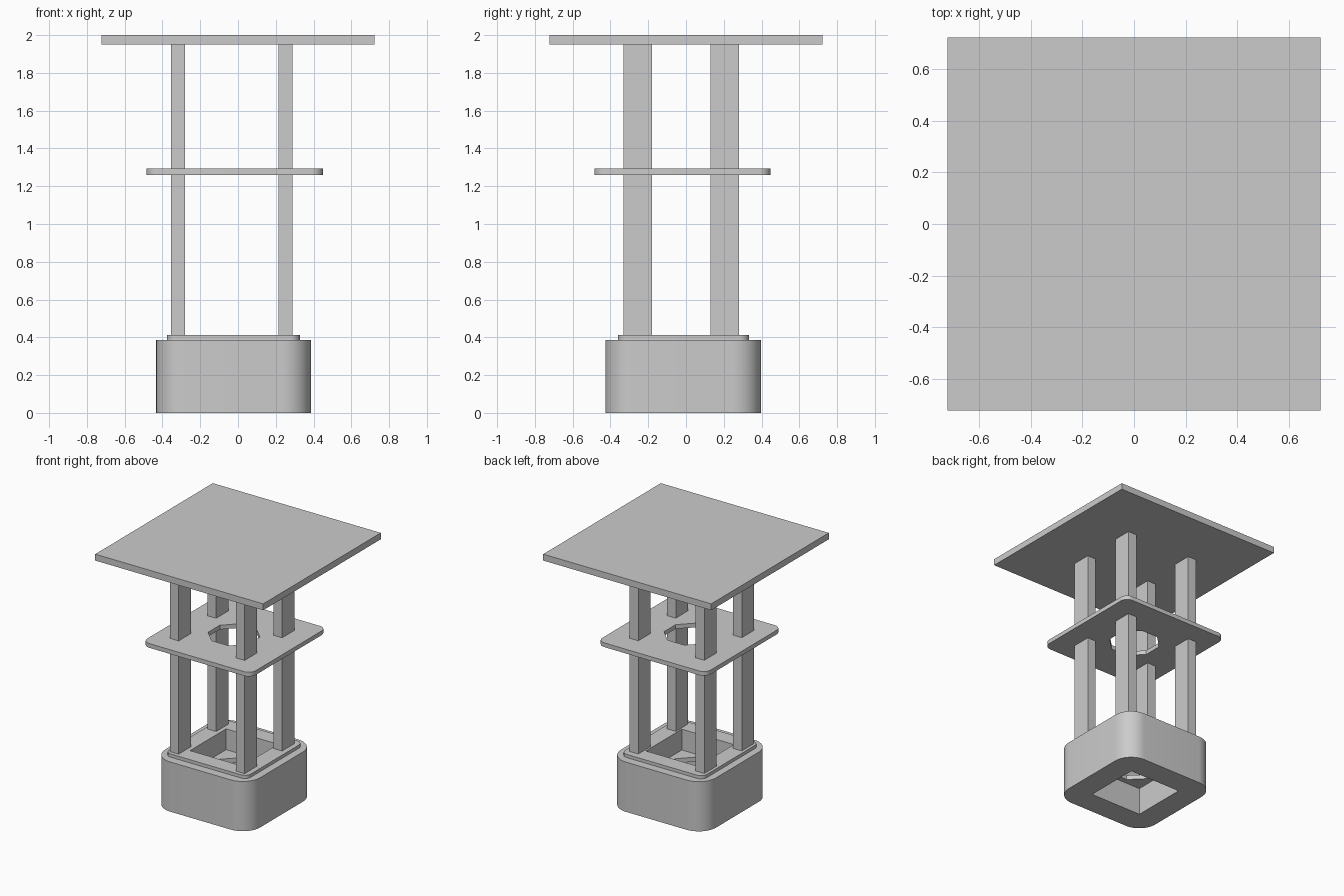
import bpy, bmesh, math

cube = bpy.data.objects.get("Cube")
if cube:
    bpy.data.objects.remove(cube, do_unlink=True)

GREY = (0.6, 0.6, 0.6, 1.0)
mat = bpy.data.materials.new("plain grey")
mat.use_nodes = True
mat.diffuse_color = GREY
mat.node_tree.nodes["Principled BSDF"].inputs["Base Color"].default_value = GREY


def rect(x0, x1, y0, y1, r=0.0, steps=8):
    """Outline of a rectangle, with rounded corners if r is given."""
    if not r:
        return [(x0, y0), (x1, y0), (x1, y1), (x0, y1)]
    corners = [(x1 - r, y1 - r), (x0 + r, y1 - r), (x0 + r, y0 + r), (x1 - r, y0 + r)]
    pts = []
    for i, (cx, cy) in enumerate(corners):
        for k in range(steps + 1):
            a = (i + k / steps) * math.pi / 2
            pts.append((cx + r * math.cos(a), cy + r * math.sin(a)))
    return pts


def octagon(cx, cy, r):
    return [(cx + r * math.cos((i + 0.5) * math.pi / 4),
             cy + r * math.sin((i + 0.5) * math.pi / 4)) for i in range(8)]


def slab(name, z0, z1, outline, hole=None):
    """Flat plate between two heights, with an optional hole right through."""
    bm = bmesh.new()
    for pts in [outline] + ([hole] if hole else []):
        vs = [bm.verts.new((x, y, z0)) for x, y in pts]
        for i, v in enumerate(vs):
            bm.edges.new((v, vs[i - 1]))
    bmesh.ops.triangle_fill(bm, use_beauty=True, edges=bm.edges[:])
    ext = bmesh.ops.extrude_face_region(bm, geom=bm.faces[:], use_keep_orig=True)
    top = [g for g in ext["geom"] if isinstance(g, bmesh.types.BMVert)]
    bmesh.ops.translate(bm, verts=top, vec=(0, 0, z1 - z0))
    bmesh.ops.recalc_face_normals(bm, faces=bm.faces[:])
    mesh = bpy.data.meshes.new(name)
    bm.to_mesh(mesh)
    bm.free()
    mesh.materials.append(mat)
    ob = bpy.data.objects.new(name, mesh)
    bpy.context.collection.objects.link(ob)
    bpy.ops.object.select_all(action='DESELECT')
    ob.select_set(True)
    bpy.context.view_layer.objects.active = ob
    bpy.ops.object.shade_smooth_by_angle(angle=math.radians(30))
    return ob


well = rect(-0.248, 0.2, -0.235, 0.208)
round_hole = octagon(-0.02, -0.02, 0.187)

# Base box with a square well, its raised rim and the inner shelf
slab("base", 0, 0.387, rect(-0.433, 0.386, -0.427, 0.398, 0.15, 12), well)
slab("base_rim", 0.387, 0.412, rect(-0.377, 0.327, -0.36, 0.333, 0.05), well)
slab("inner_shelf", 0.215, 0.25, well, round_hole)

# Four posts
for side, x in (("right", -0.354), ("left", 0.214)):
    for end, y in (("front", -0.33), ("back", 0.131)):
        slab(f"{end}_{side}_post", 0.412, 1.95, rect(x, x + 0.074, y, y + 0.15))

# Middle shelf and flat roof
slab("middle_shelf", 1.26, 1.293, rect(-0.484, 0.45, -0.485, 0.447, 0.06), round_hole)
slab("roof", 1.95, 2.0, rect(-0.723, 0.723, -0.723, 0.723))
